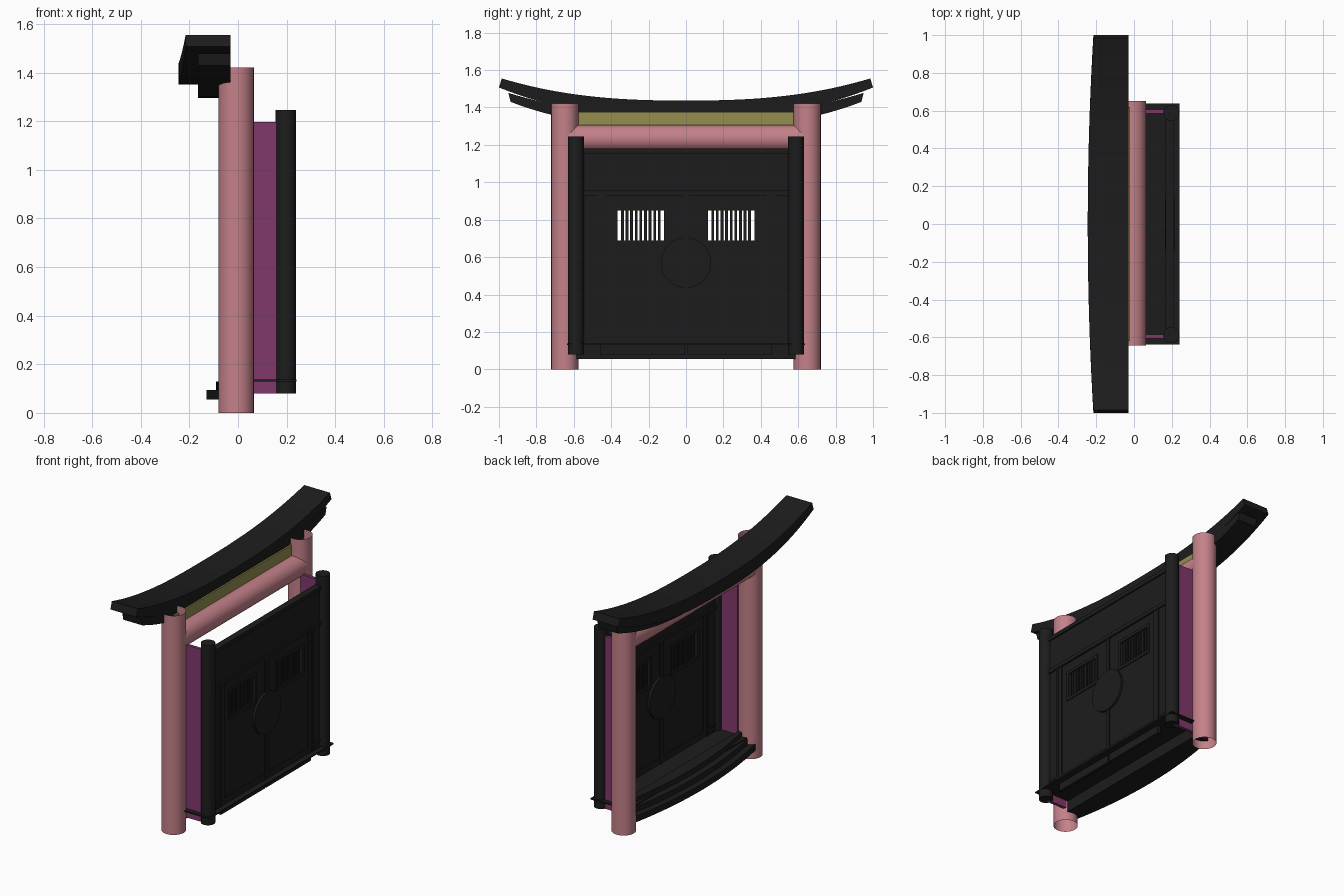
import bpy, bmesh, math

if "Cube" in bpy.data.objects:
    bpy.data.objects.remove(bpy.data.objects["Cube"])

def material(name, col):
    m = bpy.data.materials.new(name)
    m.diffuse_color = (*col, 1)
    m.use_nodes = True
    m.node_tree.nodes["Principled BSDF"].inputs["Base Color"].default_value = m.diffuse_color
    return m

BLACK = material("black_wood", (0.012, 0.012, 0.012))
ROSE = material("rose_wood", (0.55, 0.22, 0.25))
PLUM = material("plum_panel", (0.22, 0.04, 0.15))
OLIVE = material("olive_panel", (0.3, 0.27, 0.08))

def finish(bm, name, mat, smooth=False):
    bmesh.ops.recalc_face_normals(bm, faces=bm.faces)
    me = bpy.data.meshes.new(name)
    bm.to_mesh(me)
    bm.free()
    ob = bpy.data.objects.new(name, me)
    bpy.context.collection.objects.link(ob)
    me.materials.append(mat)
    if smooth:
        bpy.ops.object.select_all(action='DESELECT')
        ob.select_set(True)
        bpy.context.view_layer.objects.active = ob
        bpy.ops.object.shade_smooth_by_angle(angle=math.radians(35))
    return ob

def add_box(bm, x, y, z):
    vs = bmesh.ops.create_cube(bm, size=1)["verts"]
    for v in vs:
        for i, (a, b) in enumerate((x, y, z)):
            v.co[i] = (a + b) / 2 + v.co[i] * (b - a)

def boxes(name, mat, parts):
    bm = bmesh.new()
    for p in parts:
        add_box(bm, *p)
    return finish(bm, name, mat)

def cylinder(name, mat, r, depth, loc, caps, axis='Z', seg=32):
    bm = bmesh.new()
    bmesh.ops.create_cone(bm, cap_ends=caps, segments=seg, radius1=r, radius2=r, depth=depth)
    ob = finish(bm, name, mat, True)
    ob.location = loc
    if axis == 'Y':
        ob.rotation_euler.x = math.pi / 2
    elif axis == 'X':
        ob.rotation_euler.y = math.pi / 2
    return ob

def sweep(name, section, n=40):
    # solid lofted along y; section(t) gives four (x, y, z) corners, t in -1..1
    bm = bmesh.new()
    rings = [[bm.verts.new(c) for c in section(-1 + 2 * i / n)] for i in range(n + 1)]
    for a, b in zip(rings, rings[1:]):
        for k in range(4):
            bm.faces.new((a[k], a[(k + 1) % 4], b[(k + 1) % 4], b[k]))
    bm.faces.new(rings[0])
    bm.faces.new(rings[-1])
    return finish(bm, name, BLACK, True)

# upswept double roof beam
def upper(t):
    a = abs(t)
    xo = -0.245 + 0.03 * t * t
    zt, zb = 1.437 + 0.118 * a ** 2.5, 1.35 + 0.157 * a ** 2.6
    return [(xo, t * 0.985, zt), (-0.03, t * 0.985, zt), (-0.03, t, zb), (xo, t, zb)]

def lower(t):
    a = abs(t)
    zt, zb = 1.36 + 0.118 * a ** 2.5, 1.295 + 0.135 * a ** 2.7
    return [(-0.165, t * 0.95, zt), (-0.03, t * 0.95, zt), (-0.03, t * 0.938, zb), (-0.165, t * 0.938, zb)]

sweep("roof_beam_upper", upper)
sweep("roof_beam_lower", lower)

# round crossbeam and the infill panel above it
cylinder("crossbeam", ROSE, 0.0715, 1.295, (-0.0075, 0.005, 1.235), False, 'Y')
boxes("crossbeam_infill", OLIVE, [((-0.035, -0.02), (-0.62, 0.62), (1.27, 1.375))])

for s, side in ((-1, "left"), (1, "right")):
    def span(a, b):
        return tuple(sorted((s * a, s * b)))

    # open tube pillar, door post and the panel joining them
    cylinder(side + "_pillar", ROSE, 0.0725, 1.42, (-0.0075, s * 0.648, 0.71), False)
    cylinder(side + "_door_post", BLACK, 0.0425, 1.165, (0.197, s * 0.588, 0.6625), True, seg=24)
    boxes(side + "_side_panel", PLUM, [((0.04, 0.18), span(0.585, 0.605), (0.08, 1.197))])

    # door leaf around a barred window
    X = (0.18, 0.2)
    leaf = [(X, span(0.006, 0.46), (0.08, 0.69)),
            (X, span(0.006, 0.46), (0.85, 0.945)),
            (X, span(0.006, 0.118), (0.69, 0.85)),
            (X, span(0.365, 0.46), (0.69, 0.85))]
    step = 0.247 / 10
    for i in range(1, 10):
        y = 0.118 + i * step
        leaf.append(((0.182, 0.198), span(y - 0.0075, y + 0.0075), (0.69, 0.85)))
    boxes(side + "_door_leaf", BLACK, leaf)

    # raised trim on the leaf
    T = (0.174, 0.206)
    boxes(side + "_door_trim", BLACK, [
        (T, span(0.43, 0.46), (0.14, 0.945)),
        (T, span(0.1, 0.385), (0.85, 0.87)),
        (T, span(0.1, 0.385), (0.67, 0.69)),
        (T, span(0.1, 0.118), (0.69, 0.85)),
        (T, span(0.365, 0.385), (0.69, 0.85)),
        (T, span(0.02, 0.43), (0.14, 0.18))])

    # fixed jamb panel with foot rails
    boxes(side + "_jamb", BLACK, [
        ((0.178, 0.202), span(0.46, 0.57), (0.13, 0.95)),
        ((0.17, 0.21), span(0.46, 0.475), (0.13, 0.95)),
        ((0.172, 0.208), span(0.475, 0.555), (0.135, 0.15)),
        ((0.172, 0.208), span(0.475, 0.555), (0.17, 0.185))])

# transom, lintel and middle batten
boxes("transom", BLACK, [((0.178, 0.202), (-0.57, 0.57), (0.945, 1.18)),
                         ((0.168, 0.212), (-0.57, 0.57), (0.93, 0.955)),
                         ((0.168, 0.212), (-0.57, 0.57), (1.155, 1.18))])
boxes("middle_batten", BLACK, [((0.172, 0.208), (-0.016, 0.016), (0.135, 0.945))])

# round plate across both leaves
cylinder("door_disc", BLACK, 0.135, 0.05, (0.19, 0, 0.57), True, 'X', 40)

# floor plate
boxes("floor_plate", BLACK, [((-0.03, 0.24), (-0.637, 0.637), (0.13, 0.138))])

# bowed steps
for i, (xo, z0, z1) in enumerate(((-0.13, 0.055, 0.095), (-0.09, 0.095, 0.13), (-0.05, 0.13, 0.165))):
    def tread(t, xo=xo, z0=z0, z1=z1):
        x = xo + 0.06 * t * t
        return [(x, t * 0.61, z0), (0.03, t * 0.61, z0), (0.03, t * 0.61, z1), (x, t * 0.61, z1)]
    sweep("step_%d" % (i + 1), tread, 24)
